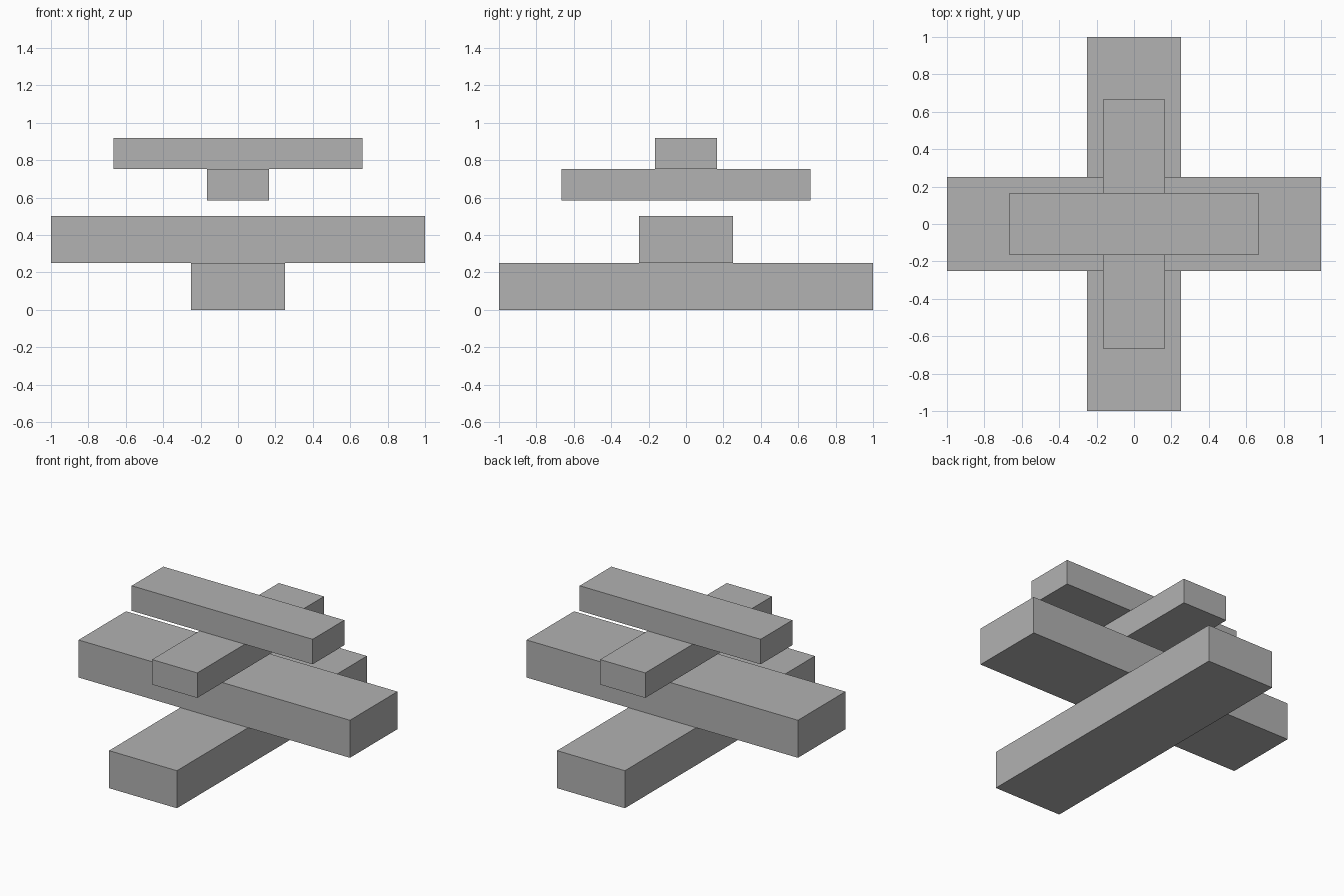
import bpy

if "Cube" in bpy.data.objects:
    bpy.data.objects.remove(bpy.data.objects["Cube"])

grey = bpy.data.materials.new("plain_grey")
grey.diffuse_color = (0.445, 0.445, 0.445, 1)
grey.use_nodes = True
grey.node_tree.nodes["Principled BSDF"].inputs["Base Color"].default_value = grey.diffuse_color


def beam(name, size, bottom):
    """Rectangular beam centred on the z axis, resting at height bottom."""
    bpy.ops.mesh.primitive_cube_add(size=1, location=(0, 0, bottom + size[2] / 2))
    obj = bpy.context.object
    obj.name = name
    obj.scale = size
    bpy.ops.object.transform_apply(location=False, rotation=False, scale=True)
    obj.data.materials.append(grey)


# Two stacked crosses: a large one below, and a smaller one floating above it
for label, base, scale in (("lower", 0.0, 1.0), ("upper", 0.585, 2 / 3)):
    length, width, height = 2 * scale, 0.5 * scale, 0.25 * scale
    beam(label + "_lengthwise_beam", (width, length, height), base)
    beam(label + "_crosswise_beam", (length, width, height), base + height)
